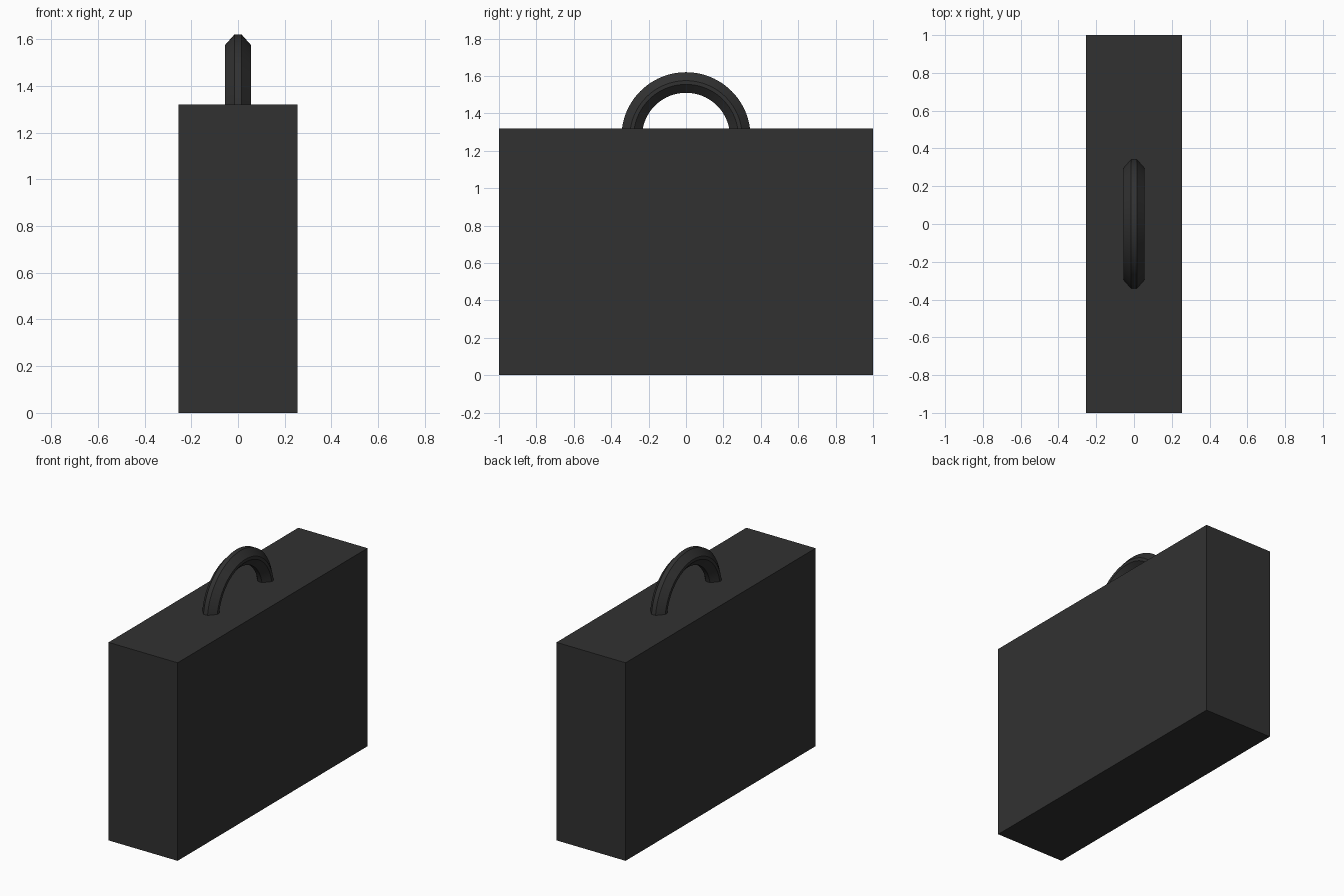
import bpy, bmesh, math
from mathutils import Vector

if "Cube" in bpy.data.objects:
    bpy.data.objects.remove(bpy.data.objects["Cube"])

black = bpy.data.materials.new("charcoal_black")
black.diffuse_color = (0.031, 0.031, 0.031, 1)
black.use_nodes = True
black.node_tree.nodes["Principled BSDF"].inputs["Base Color"].default_value = black.diffuse_color


def finish(name, bm):
    bmesh.ops.recalc_face_normals(bm, faces=bm.faces)
    mesh = bpy.data.meshes.new(name)
    bm.to_mesh(mesh)
    bm.free()
    mesh.materials.append(black)
    ob = bpy.data.objects.new(name, mesh)
    bpy.context.collection.objects.link(ob)
    return ob


# Case body: plain sharp-edged box
bm = bmesh.new()
bmesh.ops.create_cube(bm, size=1)
bmesh.ops.scale(bm, vec=(0.51, 2.0, 1.32), verts=bm.verts)
bmesh.ops.translate(bm, vec=(0, 0, 0.66), verts=bm.verts)
finish("case_body", bm)

# Handle: chamfered eight-sided section spun through a half circle,
# with both ends sunk into the case
CENTRE_Z, RADIUS, STEPS = 1.275, 0.29, 48
half = [(0.015, 0.055), (0.055, 0.010), (0.055, -0.010), (0.015, -0.055)]
section = half + [(-x, r) for x, r in reversed(half)]
bm = bmesh.new()
verts = [bm.verts.new((x, RADIUS + r, CENTRE_Z)) for x, r in section]
start = bm.faces.new(verts)
cap = bm.faces.new([bm.verts.new(v.co) for v in verts])
result = bmesh.ops.spin(bm, geom=[cap], cent=Vector((0, 0, CENTRE_Z)),
                        axis=(1, 0, 0), angle=math.pi, steps=STEPS)
bmesh.ops.remove_doubles(bm, verts=bm.verts, dist=0.0001)
handle = finish("carry_handle", bm)

# Smooth along the arc, keep the chamfer edges crisp
bpy.ops.object.select_all(action='DESELECT')
handle.select_set(True)
bpy.context.view_layer.objects.active = handle
bpy.ops.object.shade_smooth_by_angle(angle=math.radians(30))
